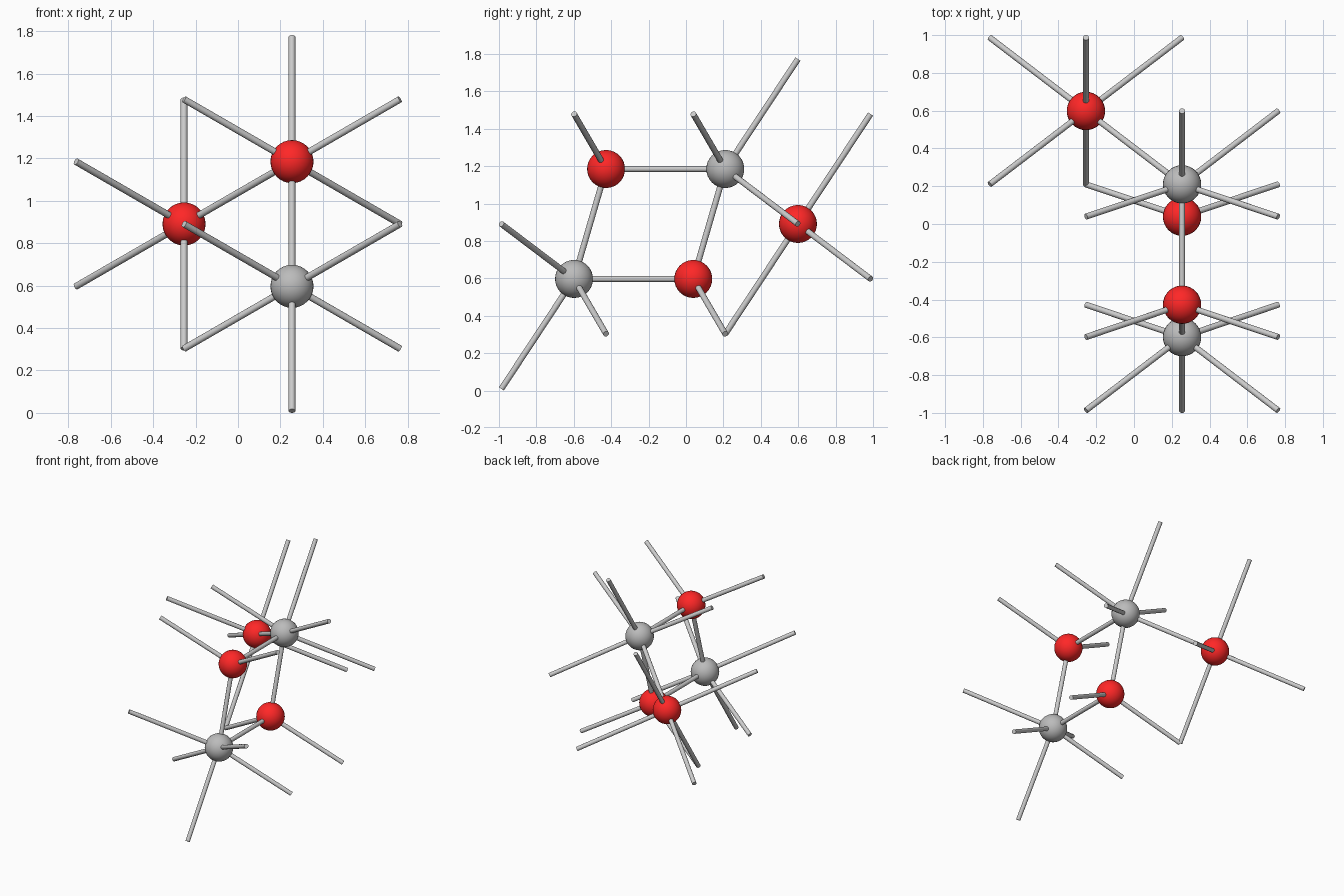
import bpy
from mathutils import Vector

if "Cube" in bpy.data.objects:
    bpy.data.objects.remove(bpy.data.objects["Cube"])

# Layered hexagonal crystal: layers stacked along y, hexagonal net in x-z
A = 1.018              # in-plane cell length
C = 1.5855             # layer repeat along y
D = A / 3 ** 0.5       # in-plane distance between neighbouring sites
ATOM_R, BOND_R = 0.1015, 0.016
X, Z, Y = A / 4, 0.009 + D, 0.5985   # reference site

# In-plane offsets to three neighbours, pointing up or down
UP = [(0, D), (A / 2, -D / 2), (-A / 2, -D / 2)]
DOWN = [(x, -z) for x, z in UP]


def material(name, rgb):
    m = bpy.data.materials.new(name)
    m.diffuse_color = (*rgb, 1)
    m.use_nodes = True
    m.node_tree.nodes["Principled BSDF"].inputs["Base Color"].default_value = m.diffuse_color
    return m


RED = material("red", (1.0, 0.02, 0.02))
GREY = material("mid_grey", (0.5, 0.5, 0.5))
PALE = material("pale_grey", (0.68, 0.68, 0.68))


def finish(name, mat):
    ob = bpy.context.object
    ob.name = name
    ob.data.materials.append(mat)
    bpy.ops.object.shade_smooth_by_angle(angle=0.7)


def atom(name, pos, mat):
    bpy.ops.mesh.primitive_uv_sphere_add(segments=32, ring_count=16,
                                         radius=ATOM_R, location=pos)
    finish(name, mat)


def bond(p, q):
    d = q - p
    rot = Vector((0, 0, 1)).rotation_difference(d).to_euler()
    bpy.ops.mesh.primitive_cylinder_add(vertices=16, radius=BOND_R, depth=d.length,
                                        location=(p + q) / 2, rotation=rot)
    finish("bond", PALE)


metal_low = Vector((X, Y - 0.755 * C, Z))
metal_high = Vector((X, Y - 0.245 * C, Z + D))
oxide_front = Vector((X, Y - 0.647 * C, Z + D))
oxide_mid = Vector((X, Y - 0.353 * C, Z))
oxide_back = Vector((-X, Y, Z + D / 2))

# Atoms
atom("grey_atom_low", metal_low, GREY)
atom("grey_atom_high", metal_high, GREY)
atom("red_atom_front", oxide_front, RED)
atom("red_atom_mid", oxide_mid, RED)
atom("red_atom_back", oxide_back, RED)

# Bond fans: each atom reaches three sites in a neighbouring layer
fans = [
    (metal_low, DOWN, Y - C),
    (metal_low, UP, oxide_front.y),
    (metal_high, UP, Y),
    (metal_high, DOWN, oxide_mid.y),
    (oxide_front, DOWN, metal_low.y),
    (oxide_mid, UP, metal_high.y),
    (oxide_back, DOWN, metal_high.y),
    (oxide_back, UP, Y + 0.245 * C),
]
pairs = [(metal_low, oxide_mid), (metal_high, oxide_front)]  # straight along y
for p, offsets, y in fans:
    pairs += [(p, Vector((p.x + dx, y, p.z + dz))) for dx, dz in offsets]

# Draw each bond once, even when both of its atoms list it
seen = set()
for p, q in pairs:
    key = frozenset(tuple(round(c, 2) + 0.0 for c in v) for v in (p, q))
    if key not in seen:
        seen.add(key)
        bond(p, q)
